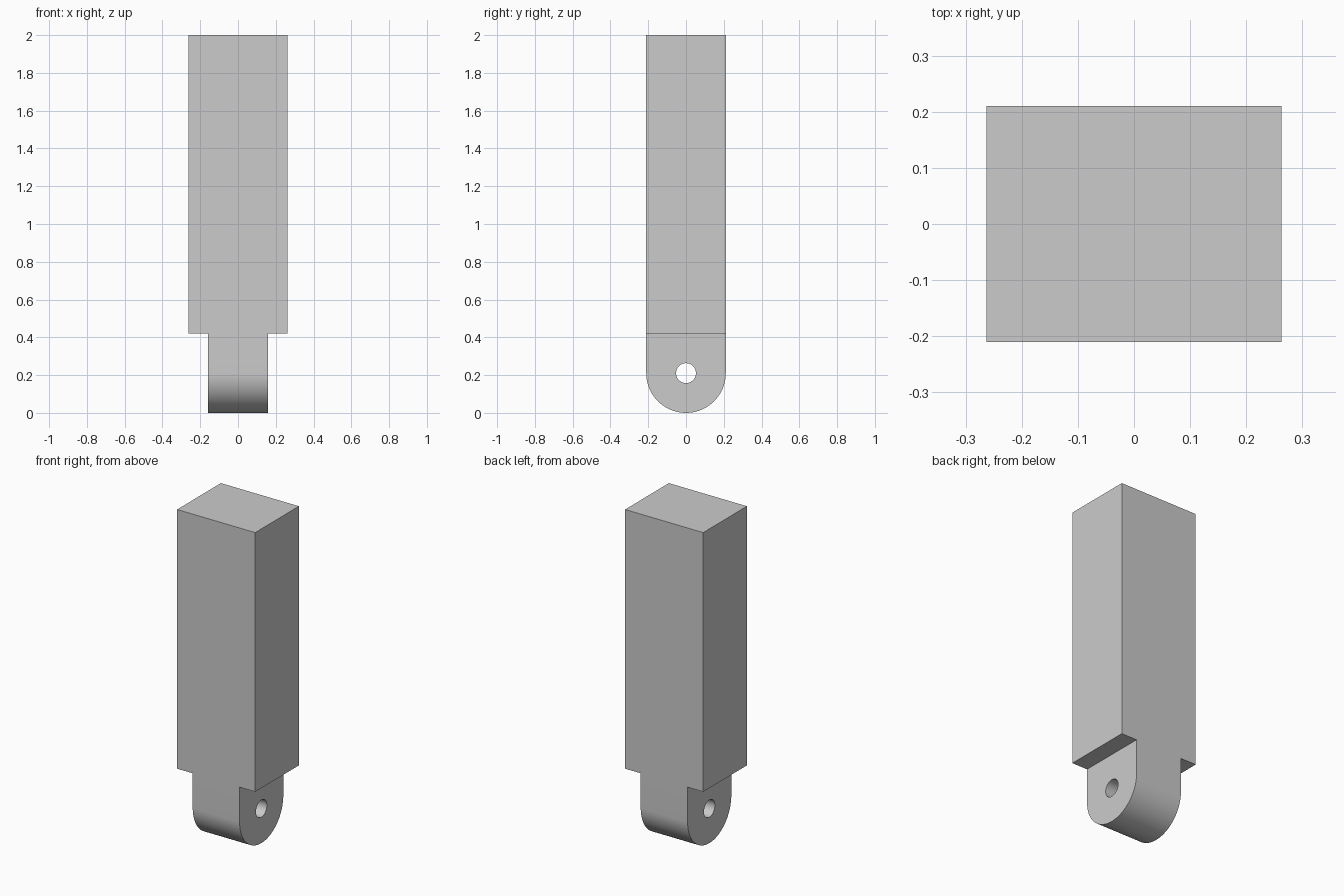
import bpy, bmesh
from math import pi, sin, cos, radians

cube = bpy.data.objects.get("Cube")
if cube:
    bpy.data.objects.remove(cube, do_unlink=True)

U = 2 / 19                      # design module
DEPTH, STEP = 2 * U, 4 * U      # half depth, height of the shoulder
HOLE = U / 2

grey = bpy.data.materials.new("plain grey")
grey.use_nodes = True
colour = (0.6, 0.6, 0.6, 1)
grey.diffuse_color = colour
grey.node_tree.nodes["Principled BSDF"].inputs["Base Color"].default_value = colour


def add_part(name, bm):
    bmesh.ops.recalc_face_normals(bm, faces=bm.faces)
    mesh = bpy.data.meshes.new(name)
    bm.to_mesh(mesh)
    bm.free()
    mesh.materials.append(grey)
    obj = bpy.data.objects.new(name, mesh)
    bpy.context.collection.objects.link(obj)
    return obj


def arc(radius, start, end, steps):
    angles = [start + (end - start) * i / steps for i in range(steps + 1)]
    return [(radius * cos(a), DEPTH + radius * sin(a)) for a in angles]


def add_loop(bm, x, points):
    verts = [bm.verts.new((x, y, z)) for y, z in points]
    return [bm.edges.new((v, verts[i - 1])) for i, v in enumerate(verts)]


# Rectangular bar
bm = bmesh.new()
bmesh.ops.create_cube(bm, size=1)
bmesh.ops.scale(bm, verts=bm.verts, vec=(5 * U, 2 * DEPTH, 2 - STEP))
bmesh.ops.translate(bm, verts=bm.verts, vec=(0, 0, (2 + STEP) / 2))
add_part("bar", bm)

# Round-ended tongue with a pin hole, extruded across x
bm = bmesh.new()
outline = [(DEPTH, STEP), (-DEPTH, STEP)] + arc(DEPTH, -pi, 0, 48)
edges = add_loop(bm, -1.5 * U, outline)
edges += add_loop(bm, -1.5 * U, arc(HOLE, 0, 2 * pi, 48)[:-1])
bmesh.ops.triangle_fill(bm, edges=edges, use_beauty=True)
side = bmesh.ops.extrude_face_region(bm, geom=bm.faces[:], use_keep_orig=True)
moved = [v for v in side["geom"] if isinstance(v, bmesh.types.BMVert)]
bmesh.ops.translate(bm, verts=moved, vec=(3 * U, 0, 0))
tongue = add_part("tongue", bm)

bpy.ops.object.select_all(action="DESELECT")
tongue.select_set(True)
bpy.context.view_layer.objects.active = tongue
bpy.ops.object.shade_smooth_by_angle(angle=radians(30))
